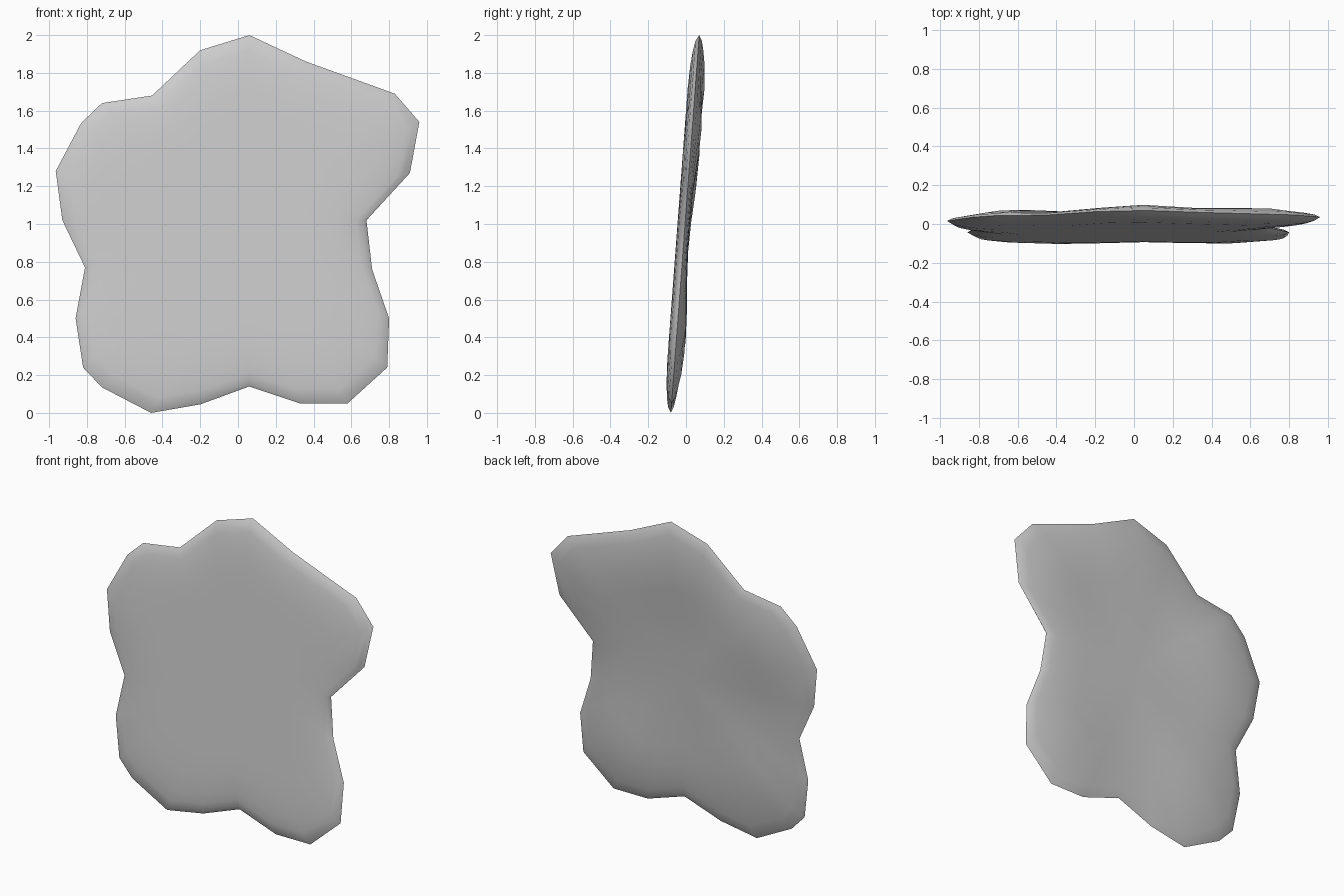
import bpy, bmesh, math
from mathutils import Vector
from mathutils.geometry import intersect_point_line

cube = bpy.data.objects.get("Cube")
if cube:
    bpy.data.objects.remove(cube, do_unlink=True)

# Lobed outline (x, z), clockwise from the top
OUTLINE = [Vector(p) for p in (
    (.06, 2), (.36, 1.86), (.83, 1.69), (.96, 1.54), (.91, 1.27), (.68, 1.02),
    (.71, .76), (.8, .5), (.79, .24), (.58, .05), (.33, .05), (.06, .14),
    (-.2, .045), (-.46, 0), (-.72, .135), (-.82, .24), (-.86, .5), (-.81, .77),
    (-.93, 1.02), (-.965, 1.28), (-.83, 1.535), (-.72, 1.64), (-.455, 1.68), (-.2, 1.92))]
# Bulge centres on the back
LOBES = [Vector(p) for p in ((.08, 1.72), (.65, 1.5), (-.62, 1.33), (.5, .35), (-.5, .4))]
CENTRE = Vector((0, 1))
RINGS = (.97, .92, .84, .72, .58, .42, .22)


def edge_distance(p):
    best = 9
    for i, a in enumerate(OUTLINE):
        b = OUTLINE[i - 1]
        hit, f = intersect_point_line(p, a, b)
        hit = a.lerp(b, min(max(f, 0), 1))
        best = min(best, (p - hit.to_2d()).length)
    return best


def surface_point(p, side):
    """Place an outline-plane point on the leaning front or back surface."""
    d = min(edge_distance(p) / .28, 1)
    rise = math.sqrt(1 - (1 - d) ** 2)
    if side < 0:
        depth = .04
    else:
        bump = max(math.exp(-((p - c).length / .3) ** 2) for c in LOBES)
        depth = .024 + .026 * bump
    return (p.x, -.08 + .075 * p.y + side * depth * rise, p.y)


# Grey material
grey = bpy.data.materials.new("light grey")
grey.use_nodes = True
colour = (.6, .6, .6, 1)
grey.diffuse_color = colour
grey.node_tree.nodes["Principled BSDF"].inputs["Base Color"].default_value = colour

# Two domed faces sharing one rim
bm = bmesh.new()
n = len(OUTLINE)
rim = [bm.verts.new(surface_point(p, 1)) for p in OUTLINE]
for side in (-1, 1):
    outer = rim
    for s in RINGS:
        inner = [bm.verts.new(surface_point(CENTRE.lerp(p, s), side)) for p in OUTLINE]
        for i in range(n):
            j = (i + 1) % n
            bm.faces.new((outer[i], outer[j], inner[j], inner[i]))
        outer = inner
    tip = bm.verts.new(surface_point(CENTRE, side))
    for i in range(n):
        bm.faces.new((outer[i], outer[(i + 1) % n], tip))
bmesh.ops.recalc_face_normals(bm, faces=bm.faces)

mesh = bpy.data.meshes.new("lobed_slab")
bm.to_mesh(mesh)
bm.free()
mesh.materials.append(grey)
slab = bpy.data.objects.new("lobed_slab", mesh)
bpy.context.collection.objects.link(slab)
bpy.ops.object.select_all(action='DESELECT')
slab.select_set(True)
bpy.context.view_layer.objects.active = slab
bpy.ops.object.shade_smooth_by_angle(angle=math.radians(60))
